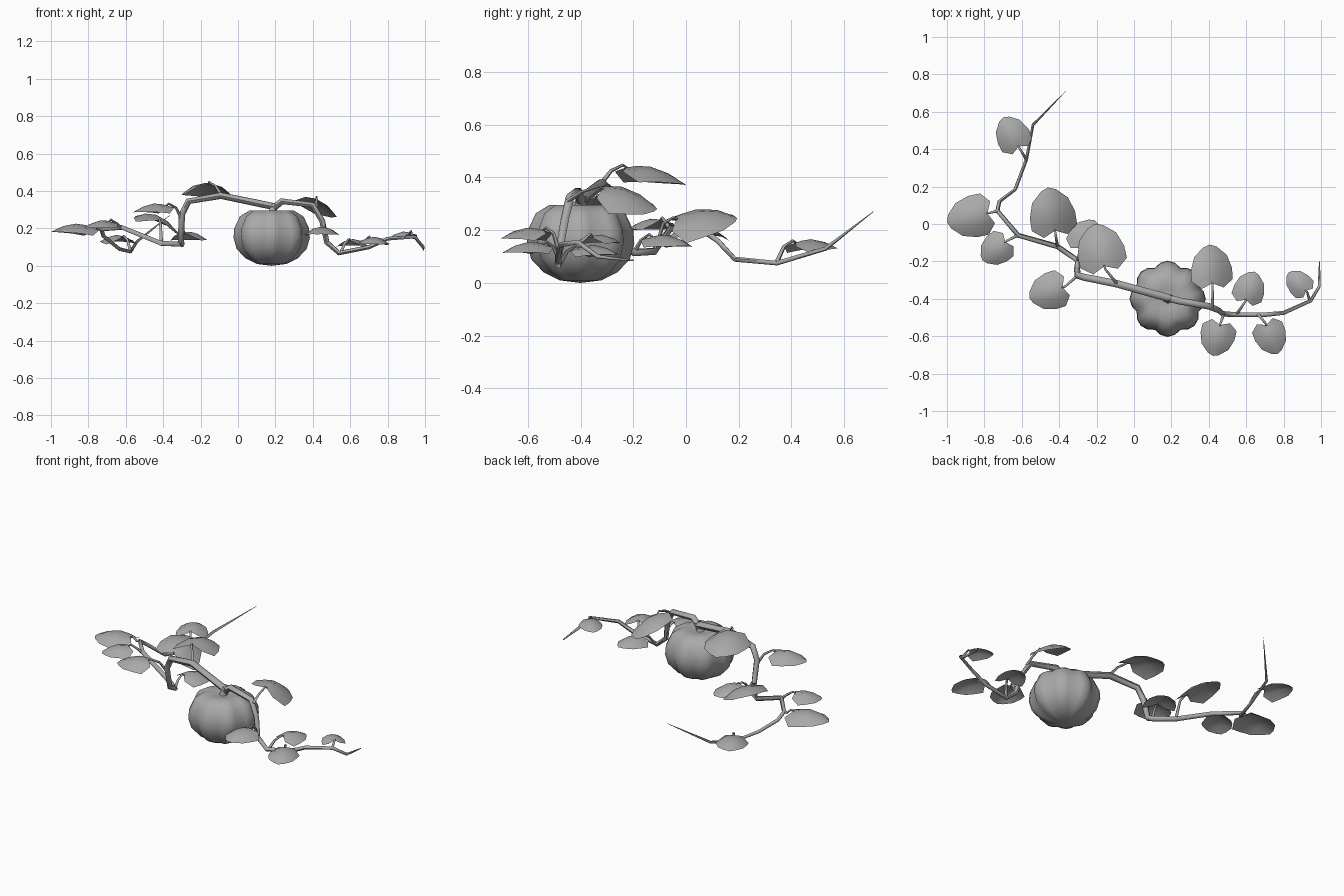
import bpy, bmesh, math
from mathutils import Vector

cube = bpy.data.objects.get("Cube")
if cube:
    bpy.data.objects.remove(cube, do_unlink=True)

grey = bpy.data.materials.new("soft grey")
grey.use_nodes = True
grey.diffuse_color = (0.4, 0.4, 0.4, 1)
grey.node_tree.nodes["Principled BSDF"].inputs["Base Color"].default_value = (0.4, 0.4, 0.4, 1)


def finish(obj, angle):
    """Smooth shade and colour a mesh object."""
    obj.data.materials.clear()
    obj.data.materials.append(grey)
    bpy.ops.object.select_all(action='DESELECT')
    obj.select_set(True)
    bpy.context.view_layer.objects.active = obj
    bpy.ops.object.shade_smooth_by_angle(angle=math.radians(angle))


def add_mesh(name, bm, angle):
    mesh = bpy.data.meshes.new(name)
    bm.to_mesh(mesh)
    bm.free()
    obj = bpy.data.objects.new(name, mesh)
    bpy.context.collection.objects.link(obj)
    finish(obj, angle)


def tube(name, points, radii):
    """Tapered stalk through the points."""
    curve = bpy.data.curves.new(name + "_path", 'CURVE')
    curve.dimensions = '3D'
    curve.bevel_depth = 1
    curve.bevel_resolution = 1
    curve.use_fill_caps = True
    spline = curve.splines.new('POLY')
    spline.points.add(len(points) - 1)
    for p, co, r in zip(spline.points, points, radii):
        p.co = (*co, 1)
        p.radius = r
    temp = bpy.data.objects.new(name + "_path", curve)
    bpy.context.collection.objects.link(temp)
    bpy.context.view_layer.update()
    mesh = bpy.data.meshes.new_from_object(temp.evaluated_get(bpy.context.evaluated_depsgraph_get()))
    bpy.data.objects.remove(temp, do_unlink=True)
    obj = bpy.data.objects.new(name, mesh)
    bpy.context.collection.objects.link(obj)
    finish(obj, 60)


# Ribbed gourd: a lathed profile pinched between its lobes
def gourd(centre, lobes=8, per_lobe=4):
    profile = [(0.06, 0.29), (0.118, 0.296), (0.17, 0.264), (0.2, 0.2),
               (0.204, 0.15), (0.187, 0.09), (0.14, 0.04), (0.08, 0.01)]
    n = lobes * per_lobe
    bm = bmesh.new()
    rings = []
    for r, z in profile:
        ring = []
        for i in range(n):
            a = 2 * math.pi * i / n - math.pi / 2
            pinch = 0.88 + 0.12 * abs(math.cos(math.pi * i / per_lobe))
            ring.append(bm.verts.new((centre.x + r * pinch * math.cos(a),
                                      centre.y + r * pinch * math.sin(a), z)))
        rings.append(ring)
    for a, b in zip(rings, rings[1:]):
        for i in range(n):
            j = (i + 1) % n
            bm.faces.new((a[i], b[i], b[j], a[j]))
    for ring, z in ((rings[0], 0.28), (rings[-1], 0.0)):
        pole = bm.verts.new((centre.x, centre.y, z))
        for i in range(n):
            bm.faces.new((ring[i], ring[(i + 1) % n], pole))
    bmesh.ops.recalc_face_normals(bm, faces=bm.faces)
    add_mesh("gourd", bm, 60)


# Broad drooping leaf, widest near its base; roll lowers its +x side
def leaf(name, base, tip, width, roll):
    base, tip = Vector(base), Vector(tip)
    along = tip - base
    side = Vector((along.y, -along.x, 0)).normalized()
    rows = [(0.06, -0.06, 0.26), (0.2, 0.13, 0.49), (0.42, 0.4, 0.49),
            (0.72, 0.72, 0.39), (1.0, 0.94, 0.16)]
    bm = bmesh.new()
    grid = []
    for mid, edge, half in rows:
        row = []
        for s in (-1, -0.5, 0, 0.5, 1):
            v = mid + (edge - mid) * abs(s)
            p = base + along * v + side * (s * half * width)
            p.z += 0.14 * along.length * math.sin(math.pi * min(max(v, 0), 1))
            p.z -= width * 0.95 * (s * half) ** 2 + roll * (p - base - along * v).x
            row.append(bm.verts.new(p))
        grid.append(row)
    for a, b in zip(grid, grid[1:]):
        for i in range(4):
            bm.faces.new((a[i], a[i + 1], b[i + 1], b[i]))
    bmesh.ops.recalc_face_normals(bm, faces=bm.faces)
    if sum(f.normal.z for f in bm.faces) < 0:
        bmesh.ops.reverse_faces(bm, faces=bm.faces)
    add_mesh(name, bm, 80)


gourd(Vector((0.18, -0.4, 0)))
tube("gourd_stem", [(0.18, -0.4, 0.27), (0.185, -0.4, 0.3), (0.2, -0.4, 0.33)], [0.03, 0.02, 0.02])

# Long vine trailing to the right and back
right_path = [(0.2, -0.4, 0.315), (-0.09, -0.32, 0.375), (-0.265, -0.285, 0.345), (-0.3, -0.275, 0.275),
              (-0.305, -0.24, 0.14), (-0.3, -0.195, 0.115), (-0.41, -0.12, 0.12), (-0.62, -0.06, 0.205),
              (-0.73, 0.07, 0.195), (-0.72, 0.12, 0.16), (-0.635, 0.185, 0.09),
              (-0.575, 0.345, 0.075), (-0.54, 0.53, 0.13), (-0.365, 0.71, 0.27)]
tube("right_vine", right_path, [0.021 - 0.0011 * i for i in range(13)] + [0.001])

# Short vine trailing to the left
left_path = [(0.18, -0.395, 0.3), (0.235, -0.41, 0.345), (0.4, -0.44, 0.325), (0.45, -0.46, 0.24),
             (0.475, -0.48, 0.125), (0.54, -0.485, 0.068), (0.7, -0.485, 0.1), (0.8, -0.475, 0.145),
             (0.945, -0.41, 0.155), (0.99, -0.335, 0.1), (0.992, -0.2, 0.085)]
tube("left_vine", left_path, [0.02 - 0.0013 * i for i in range(10)] + [0.003])

# Leaves: vine point, leaf base, leaf tip, width, roll
leaves = [
    ((-0.41, -0.115, 0.13), (-0.42, -0.05, 0.235), (-0.46, 0.195, 0.245), 0.25, 0.35),
    ((-0.09, -0.32, 0.38), (-0.155, -0.24, 0.435), (-0.21, 0.0, 0.37), 0.26, 0),
    ((-0.3, -0.195, 0.12), (-0.29, -0.14, 0.172), (-0.21, 0.02, 0.137), 0.19, 0),
    ((-0.3, -0.275, 0.25), (-0.37, -0.335, 0.32), (-0.56, -0.395, 0.285), 0.205, 0),
    ((-0.73, 0.07, 0.2), (-0.77, 0.06, 0.203), (-1.0, 0.01, 0.18), 0.23, 0),
    ((-0.62, -0.06, 0.2), (-0.68, -0.09, 0.235), (-0.81, -0.195, 0.2), 0.175, 0),
    ((-0.575, 0.345, 0.08), (-0.612, 0.405, 0.148), (-0.7, 0.57, 0.13), 0.185, 0),
    ((0.42, -0.45, 0.31), (0.42, -0.33, 0.355), (0.405, -0.11, 0.28), 0.225, 0.4),
    ((0.55, -0.48, 0.07), (0.595, -0.415, 0.13), (0.645, -0.255, 0.107), 0.17, 0),
    ((0.48, -0.48, 0.11), (0.463, -0.53, 0.197), (0.422, -0.705, 0.167), 0.19, 0),
    ((0.66, -0.48, 0.09), (0.703, -0.53, 0.144), (0.767, -0.695, 0.113), 0.175, 0),
    ((0.94, -0.41, 0.15), (0.925, -0.363, 0.173), (0.825, -0.26, 0.15), 0.135, 0),
]
for i, (start, base, tip, width, roll) in enumerate(leaves, 1):
    leaf(f"leaf_{i}", base, tip, width, roll)
    start, base, tip = Vector(start), Vector(base), Vector(tip)
    arch = start.lerp(base, 0.45)
    arch.z = base.z - 0.01
    joint = base + (tip - base) * 0.08 + Vector((0, 0, 0.006))
    tube(f"leaf_stalk_{i}", [start, arch, base + Vector((0, 0, 0.012)), joint],
         [0.009, 0.007, 0.006, 0.004])
